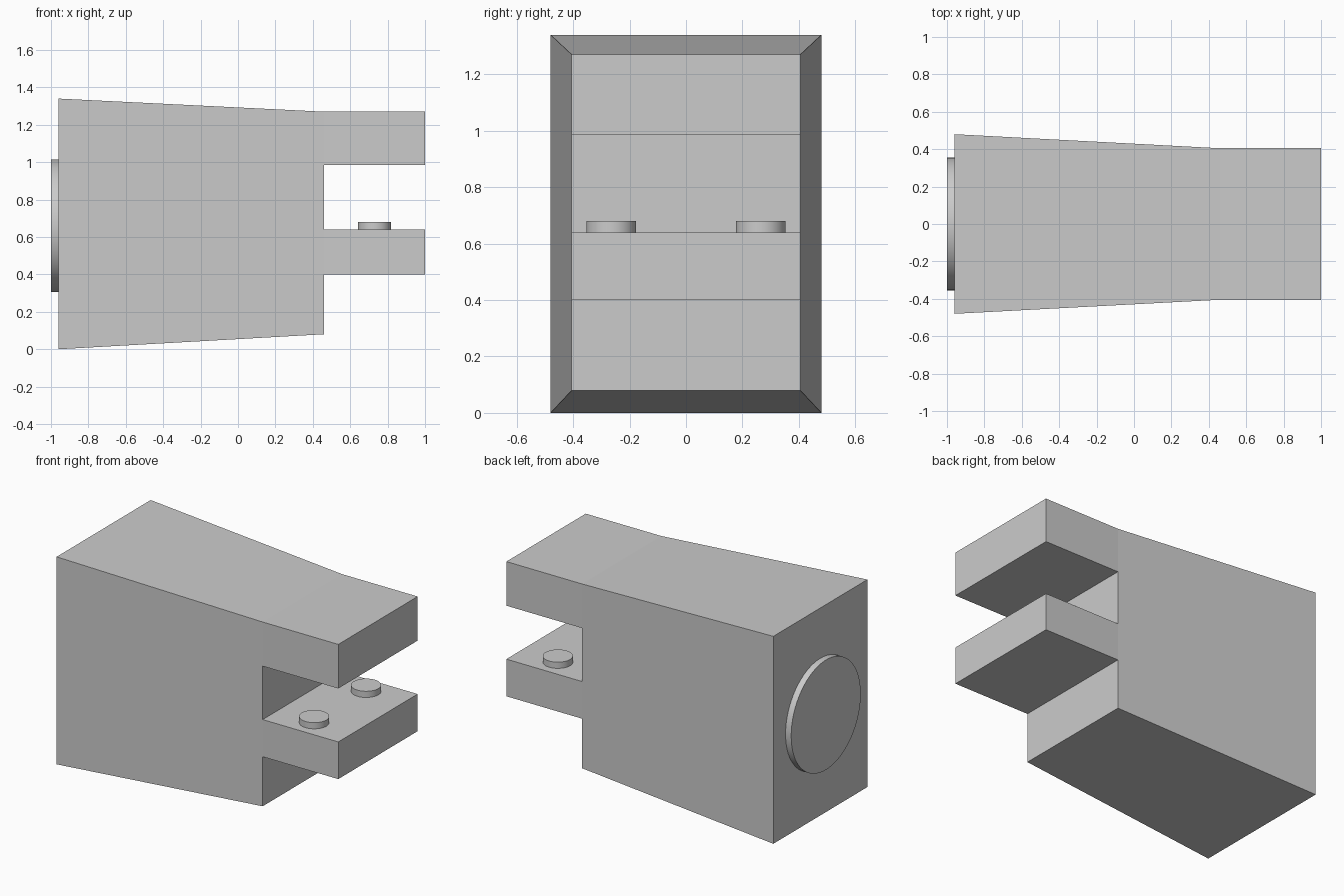
import bpy, bmesh, math
from mathutils import Matrix

cube = bpy.data.objects.get("Cube")
if cube:
    bpy.data.objects.remove(cube, do_unlink=True)

grey = bpy.data.materials.new("plain grey")
grey.use_nodes = True
colour = (0.6, 0.6, 0.6, 1)
grey.diffuse_color = colour
grey.node_tree.nodes["Principled BSDF"].inputs["Base Color"].default_value = colour


def add_object(name, bm):
    bmesh.ops.recalc_face_normals(bm, faces=bm.faces)
    mesh = bpy.data.meshes.new(name)
    bm.to_mesh(mesh)
    bm.free()
    mesh.materials.append(grey)
    obj = bpy.data.objects.new(name, mesh)
    bpy.context.collection.objects.link(obj)
    return obj


def add_disc(name, radius, depth, location, axis="Z"):
    bm = bmesh.new()
    turn = Matrix.Rotation(math.pi / 2, 4, "Y") if axis == "X" else Matrix()
    bmesh.ops.create_cone(bm, cap_ends=True, segments=64, radius1=radius,
                          radius2=radius, depth=depth,
                          matrix=Matrix.Translation(location) @ turn)
    obj = add_object(name, bm)
    bpy.ops.object.select_all(action="DESELECT")
    bpy.context.view_layer.objects.active = obj
    obj.select_set(True)
    bpy.ops.object.shade_smooth_by_angle(angle=math.radians(30))


# Tapered body whose narrow end is split into horizontal bands
x_wide, x_narrow, x_tip = -0.96, 0.46, 1.0
bands = [0.08, 0.40, 0.64, 0.985, 1.27]
bm = bmesh.new()


def column(x, half_width, heights):
    return [[bm.verts.new((x, s * half_width, z)) for z in heights] for s in (-1, 1)]


wide = column(x_wide, 0.48, [0, 1.34])
narrow = column(x_narrow, 0.405, bands)
for w, n in zip(wide, narrow):
    bm.faces.new(w + n[::-1])
for end in (0, -1):
    bm.faces.new((wide[0][end], wide[1][end], narrow[1][end], narrow[0][end]))
bm.faces.new(wide[0] + wide[1][::-1])
ends = [bm.faces.new((narrow[0][i], narrow[1][i], narrow[1][i + 1], narrow[0][i + 1]))
        for i in range(len(bands) - 1)]

# Two ledges drawn out of the second and top bands
for face in (ends[1], ends[3]):
    ledge = bmesh.ops.extrude_discrete_faces(bm, faces=[face])["faces"]
    bmesh.ops.translate(bm, vec=(x_tip - x_narrow, 0, 0), verts=ledge[0].verts)
add_object("body_with_ledges", bm)

# Round plate on the wide end
add_disc("end_plate", 0.355, 0.05, (-0.975, 0, 0.66), "X")

# Round buttons on the lower ledge
for side, name in ((1, "back_button"), (-1, "front_button")):
    add_disc(name, 0.088, 0.06, (0.73, side * 0.265, 0.65))
